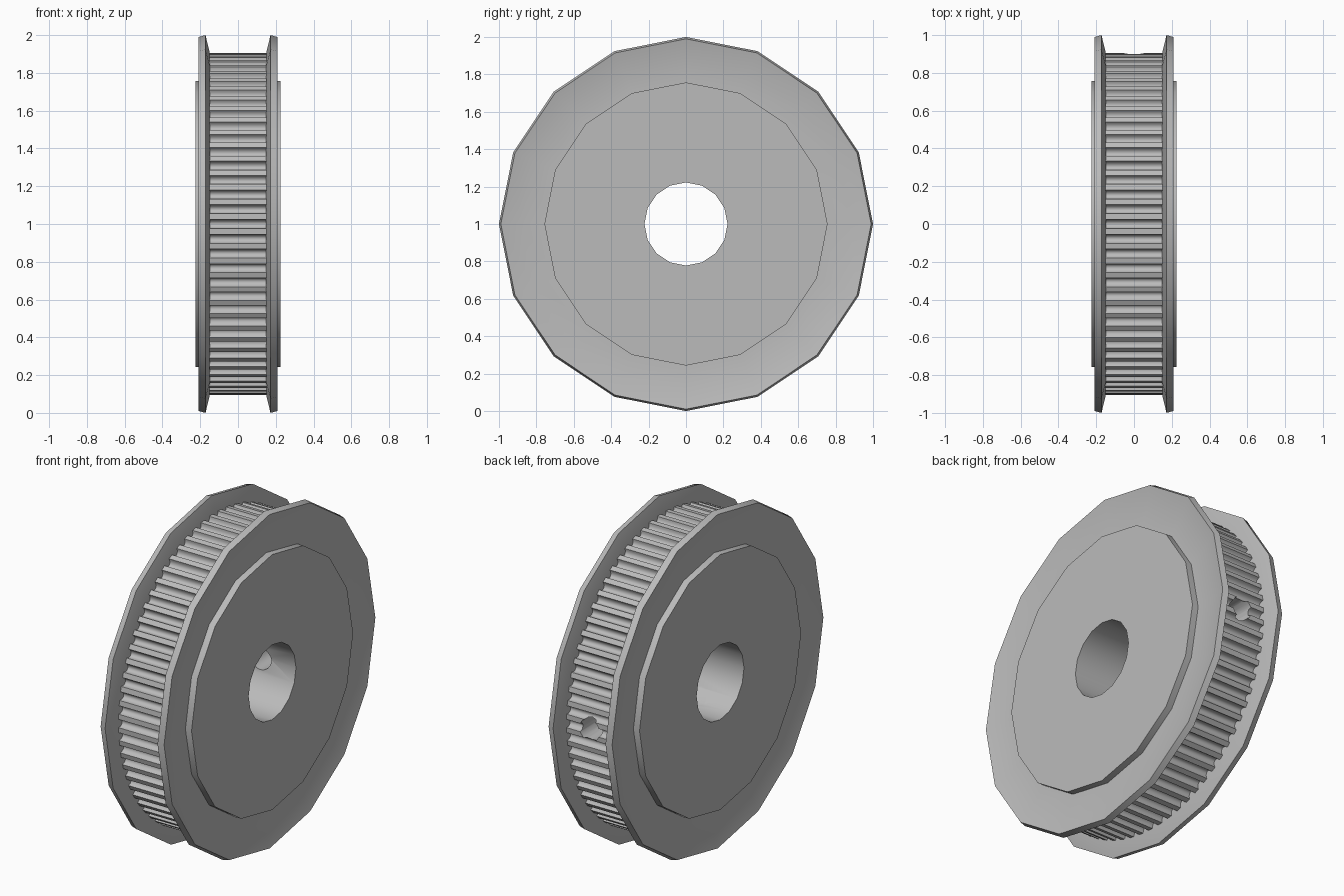
import bpy, bmesh
from math import sin, cos, pi, radians
from mathutils import Matrix

if "Cube" in bpy.data.objects:
    bpy.data.objects.remove(bpy.data.objects["Cube"])

SIDES = 16           # facets of flanges, hub and bore
TEETH = 72
STEPS = 8            # segments across each belt groove
TIP, DEPTH = 0.905, 0.032

steel = bpy.data.materials.new("grey metal")
steel.use_nodes = True
steel.diffuse_color = (0.5, 0.5, 0.5, 1)
steel.node_tree.nodes["Principled BSDF"].inputs["Base Color"].default_value = (0.5, 0.5, 0.5, 1)


def finish(name, bm):
    """Turn a bmesh into a named object standing on the ground."""
    bmesh.ops.recalc_face_normals(bm, faces=bm.faces)
    mesh = bpy.data.meshes.new(name)
    bm.to_mesh(mesh)
    bm.free()
    mesh.materials.append(steel)
    obj = bpy.data.objects.new(name, mesh)
    obj.location.z = 1
    bpy.context.collection.objects.link(obj)
    return obj


def sweep(name, sections):
    """Close a ring around the x axis from (angle, [(x, radius), ...]) sections."""
    bm = bmesh.new()
    rings = [[bm.verts.new((x, r * cos(a), r * sin(a))) for x, r in prof]
             for a, prof in sections]
    for i, here in enumerate(rings):
        after = rings[(i + 1) % len(rings)]
        for j in range(len(here)):
            k = (j + 1) % len(here)
            bm.faces.new((here[j], here[k], after[k], after[j]))
    return finish(name, bm)


def lathe(name, prof):
    return sweep(name, [(2 * pi * i / SIDES, prof) for i in range(SIDES)])


def drill(target, angle):
    """Cut a radial set screw hole from the bore outwards."""
    bm = bmesh.new()
    bmesh.ops.create_cone(bm, cap_ends=True, segments=16, radius1=0.066,
                          radius2=0.066, depth=1.0)
    turn = Matrix.Rotation(angle - pi / 2, 4, 'X')
    bm.transform(turn @ Matrix.Translation((0, 0, 0.6)))
    cutter = finish("screw_hole_cutter", bm)
    cutter.hide_render = True
    mod = target.modifiers.new("screw hole", 'BOOLEAN')
    mod.operation, mod.solver, mod.object = 'DIFFERENCE', 'EXACT', cutter
    bpy.context.view_layer.objects.active = target
    bpy.context.view_layer.update()
    bpy.ops.object.modifier_apply(modifier=mod.name)
    bpy.data.objects.remove(cutter)


# Hub with its through bore
hub = lathe("hub", [(-0.225, 0.222), (0.225, 0.222), (0.225, 0.757), (-0.225, 0.757)])

# Toothed belt ring with rounded grooves
sections = []
pitch = 2 * pi / TEETH
for t in range(TEETH):
    for s in range(STEPS + 1):
        phi = pi * (s / STEPS - 0.5)
        r = TIP - DEPTH * cos(phi)
        sections.append((pitch * (t + 0.31 * sin(phi)),
                         [(-0.15, 0.72), (0.15, 0.72), (0.15, r), (-0.15, r)]))
belt_ring = sweep("toothed_belt_ring", sections)

# Two screw holes a third of a turn apart
for part in (hub, belt_ring):
    for angle in (0, radians(240)):
        drill(part, angle)

# Mirrored flanges that flare outwards at the rim
flanges = []
for side, name in ((1, "left_flange"), (-1, "right_flange")):
    prof = [(0.148, 0.74), (0.148, 0.9), (0.172, 1.0), (0.208, 0.99), (0.185, 0.88), (0.185, 0.74)]
    flanges.append(lathe(name, [(side * x, r) for x, r in prof]))

# Smooth shading with crisp edges
for obj in (hub, belt_ring, *flanges):
    bpy.ops.object.select_all(action='DESELECT')
    obj.select_set(True)
    bpy.context.view_layer.objects.active = obj
    bpy.ops.object.shade_smooth_by_angle(angle=radians(30))
